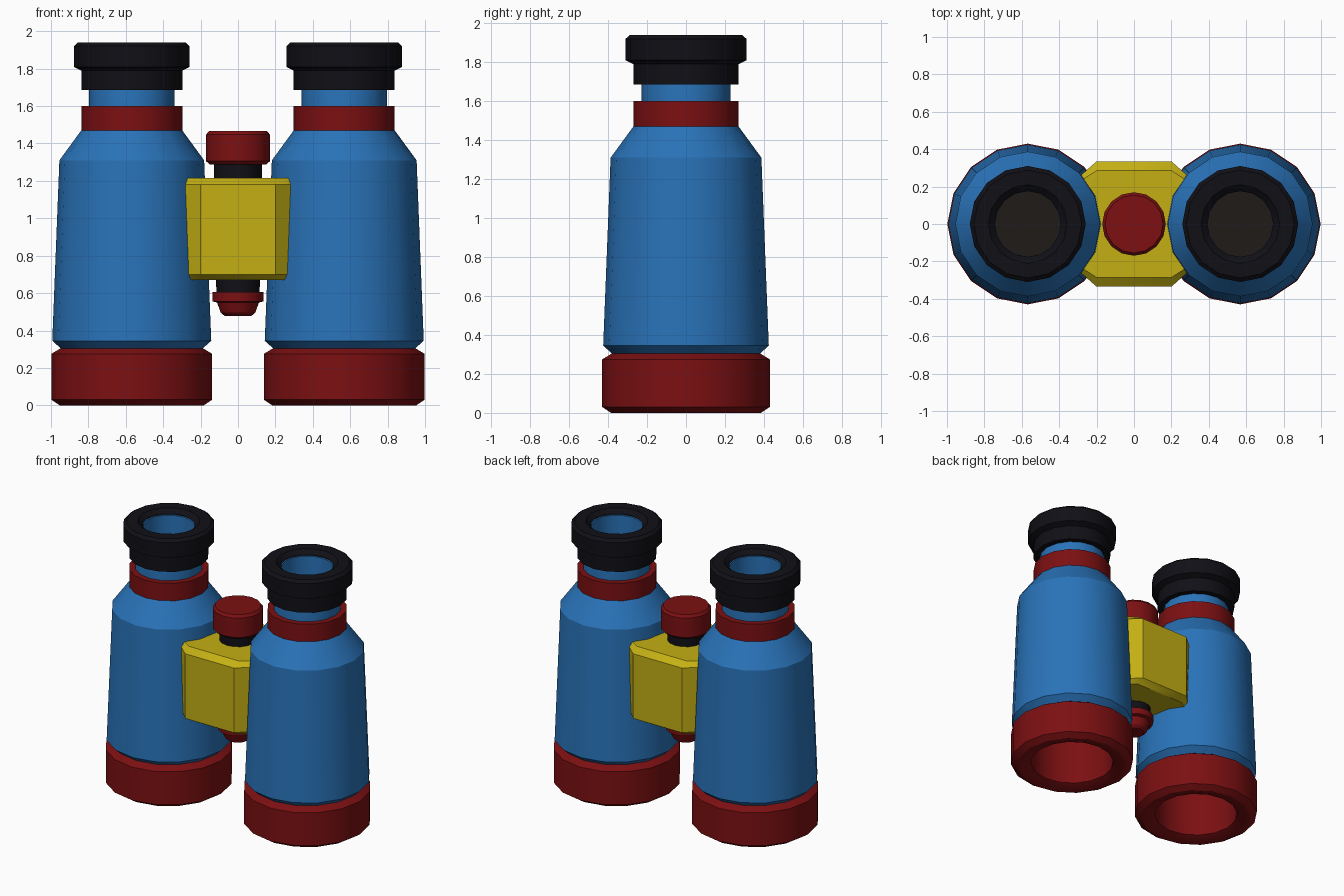
import bpy, bmesh, math

if "Cube" in bpy.data.objects:
    bpy.data.objects.remove(bpy.data.objects["Cube"])

SIDES = 16
BARREL_X = 0.568


def material(name, rgb):
    m = bpy.data.materials.new(name)
    m.diffuse_color = (*rgb, 1)
    m.use_nodes = True
    m.node_tree.nodes["Principled BSDF"].inputs["Base Color"].default_value = m.diffuse_color
    return m


BLUE = material("blue paint", (0.022, 0.17, 0.48))
RED = material("red trim", (0.2, 0.005, 0.006))
YELLOW = material("yellow bridge", (0.55, 0.43, 0.007))
BLACK = material("black rubber", (0.005, 0.005, 0.008))
GLASS = material("dark glass", (0.014, 0.011, 0.009))


def finish(name, bm, mat, x=0):
    bmesh.ops.recalc_face_normals(bm, faces=bm.faces)
    mesh = bpy.data.meshes.new(name)
    bm.to_mesh(mesh)
    bm.free()
    mesh.materials.append(mat)
    ob = bpy.data.objects.new(name, mesh)
    ob.location.x = x
    bpy.context.collection.objects.link(ob)
    bpy.ops.object.select_all(action='DESELECT')
    ob.select_set(True)
    bpy.context.view_layer.objects.active = ob
    bpy.ops.object.shade_smooth_by_angle(angle=math.radians(30))
    return ob


def skin(bm, rings, closed=False):
    """Join rings of vertices with quads; closed joins last ring to first."""
    n = len(rings[0])
    pairs = list(zip(rings, rings[1:] + rings[:1])) if closed else list(zip(rings, rings[1:]))
    for a, b in pairs:
        for i in range(n):
            j = (i + 1) % n
            bm.faces.new((a[i], a[j], b[j], b[i]))


def lathe(name, profile, mat, x=0, closed=False):
    """Spin (radius, z) points; open profiles are capped at both ends."""
    bm = bmesh.new()
    rings = [[bm.verts.new((r * math.cos(math.tau * i / SIDES),
                            r * math.sin(math.tau * i / SIDES), z))
              for i in range(SIDES)] for r, z in profile]
    if len(rings) > 1:
        skin(bm, rings, closed)
    if not closed:
        bm.faces.new(rings[0])
        if len(rings) > 1:
            bm.faces.new(rings[-1])
    return finish(name, bm, mat, x)


# Two matching barrels
for side, s in (("left", -1), ("right", 1)):
    x = s * BARREL_X
    lathe(side + "_objective_hood",
          [(0.385, 0), (0.43, 0.03), (0.43, 0.275), (0.38, 0.305),
           (0.36, 0.42), (0.29, 0.42), (0.29, 0.025), (0.355, 0)], RED, x, True)
    lathe(side + "_objective_lens", [(0.3, 0.39), (0.3, 0.41)], GLASS, x)
    # hollow body around the hood's inner sleeve
    lathe(side + "_barrel",
          [(0.38, 0.305), (0.425, 0.345), (0.387, 1.31), (0.27, 1.47),
           (0.2, 1.47), (0.36, 1.25), (0.365, 0.345)], BLUE, x, True)
    lathe(side + "_collar", [(0.27, 1.47), (0.27, 1.6), (0.19, 1.6), (0.19, 1.47)],
          RED, x, True)
    lathe(side + "_eyepiece_tube",
          [(0.228, 1.58), (0.228, 1.7), (0.2, 1.9), (0.175, 1.9), (0.175, 1.58)],
          BLUE, x, True)
    lathe(side + "_eyepiece_lens", [(0.18, 1.68), (0.18, 1.7)], GLASS, x)
    lathe(side + "_eyecup",
          [(0.27, 1.685), (0.27, 1.79), (0.31, 1.81), (0.31, 1.92), (0.288, 1.94),
           (0.21, 1.94), (0.176, 1.91), (0.2, 1.89), (0.22, 1.685)], BLACK, x, True)

# Central bridge: tapered block with chamfered corners
bm = bmesh.new()
levels = []
for z, inset, taper in ((0.67, 0.05, 0.94), (0.70, 0, 0.96),
                        (1.18, 0, 1.0), (1.215, 0.05, 0.98)):
    w, d, c = 0.285 * taper, 0.335 - inset, 0.2
    e = 0.26 - inset * 0.5
    outline = [(w, -e), (w, e), (c, d), (-c, d), (-w, e), (-w, -e), (-c, -d), (c, -d)]
    levels.append([bm.verts.new((px, py, z)) for px, py in outline])
skin(bm, levels)
bm.faces.new(levels[0])
bm.faces.new(levels[-1])
finish("bridge", bm, YELLOW)

# Focus wheel, spindle and lower cap
lathe("focus_wheel", [(0.152, 1.288), (0.17, 1.305), (0.17, 1.448), (0.155, 1.467)], RED)
lathe("upper_spindle", [(0.127, 1.2), (0.127, 1.3)], BLACK)
lathe("lower_spindle", [(0.115, 0.59), (0.118, 0.69)], BLACK)
lathe("lower_cap", [(0.07, 0.477), (0.092, 0.495), (0.112, 0.55),
                    (0.136, 0.556), (0.136, 0.606)], RED)
